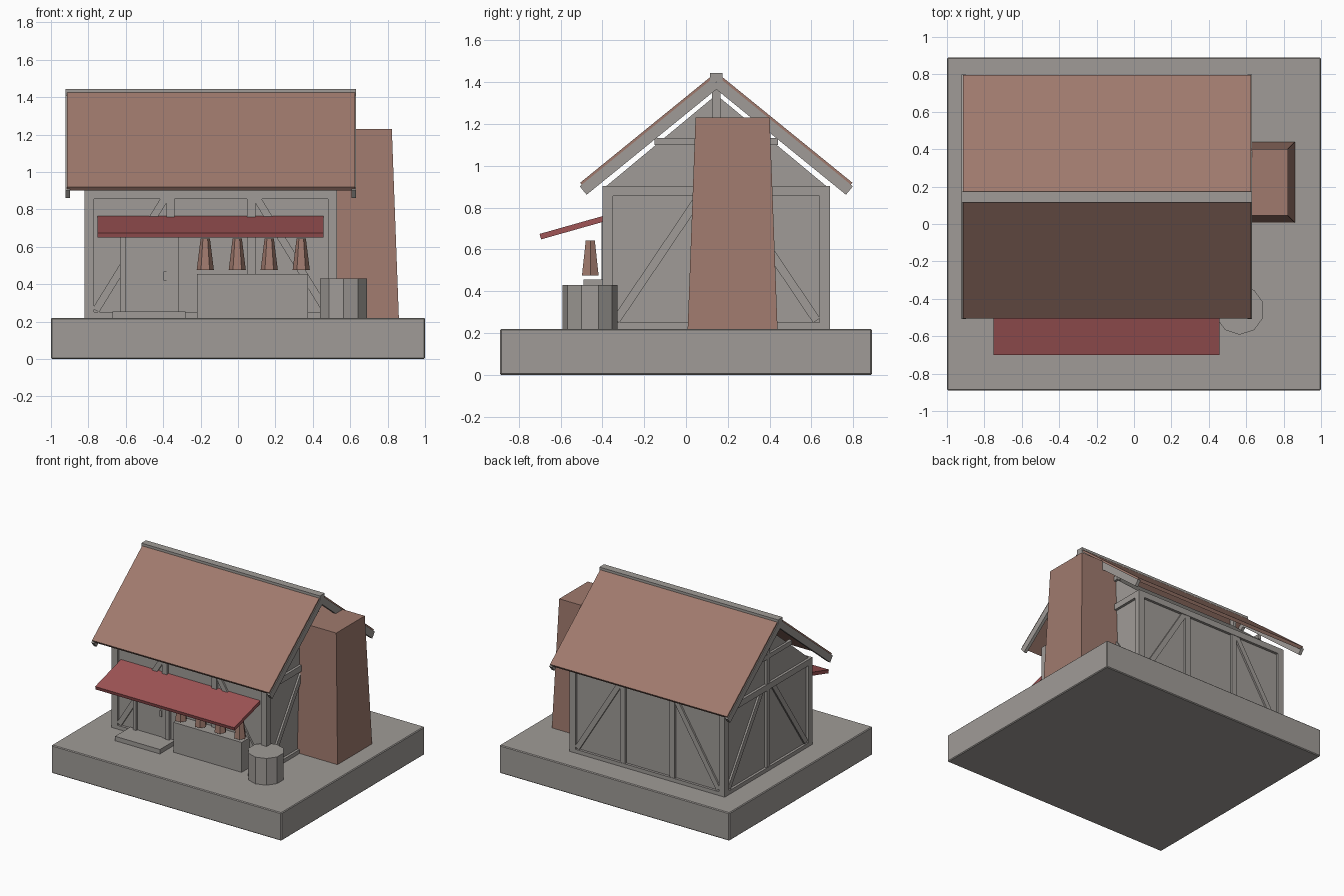
import bpy, bmesh
from mathutils import Vector, Matrix

if "Cube" in bpy.data.objects:
    bpy.data.objects.remove(bpy.data.objects["Cube"], do_unlink=True)


def material(name, rgb):
    m = bpy.data.materials.new(name)
    m.use_nodes = True
    m.diffuse_color = (*rgb, 1)
    m.node_tree.nodes["Principled BSDF"].inputs["Base Color"].default_value = (*rgb, 1)
    return m


GREY = material("warm_grey", (0.35, 0.33, 0.31))
BROWN = material("clay_brown", (0.35, 0.195, 0.155))
RED = material("awning_red", (0.35, 0.09, 0.093))


def finish(name, bm, mat):
    bmesh.ops.recalc_face_normals(bm, faces=bm.faces)
    mesh = bpy.data.meshes.new(name)
    bm.to_mesh(mesh)
    bm.free()
    mesh.materials.append(mat)
    ob = bpy.data.objects.new(name, mesh)
    bpy.context.collection.objects.link(ob)
    return ob


def box(name, x, y, z, mat=GREY, taper=1.0):
    """Box from three (low, high) ranges; taper scales the top face."""
    bm = bmesh.new()
    bmesh.ops.create_cube(bm, size=1)
    for v in bm.verts:
        s = taper if v.co.z > 0 else 1
        v.co = [(a + b) / 2 + c * (b - a) * k
                for (a, b), c, k in zip((x, y, z), v.co, (s, s, 1))]
    return finish(name, bm, mat)


def beam(name, p, q, width, depth, out, mat=GREY):
    """Rectangular bar from p to q, with its depth along the out axis."""
    p, q, out = Vector(p), Vector(q), Vector(out)
    along = (q - p).normalized()
    side = out.cross(along)
    rot = Matrix((side, out, along)).transposed().to_4x4()
    size = Matrix.Diagonal((width, depth, (q - p).length, 1))
    bm = bmesh.new()
    bmesh.ops.create_cube(bm, size=1, matrix=Matrix.Translation((p + q) / 2) @ rot @ size)
    return finish(name, bm, mat)


def cone(name, sides, r1, r2, loc, height, mat, turn=0.0):
    bm = bmesh.new()
    m = Matrix.Translation(Vector(loc) + Vector((0, 0, height / 2))) @ Matrix.Rotation(turn, 4, 'Z')
    bmesh.ops.create_cone(bm, cap_ends=True, segments=sides, radius1=r1, radius2=r2,
                          depth=height, matrix=m)
    return finish(name, bm, mat)


# Overall house measures
GROUND, EAVE = 0.22, 0.904
X0, X1, Y0, Y1 = -0.82, 0.53, -0.40, 0.69
CX, CY = (X0 + X1) / 2, (Y0 + Y1) / 2
POST, INSET = 0.05, 0.02

# Plinth
base = box("base", (-1, 1), (-0.89, 0.89), (0, GROUND))
bev = base.modifiers.new("edge", 'BEVEL')
bev.width, bev.segments = 0.006, 1

# Plaster walls with gables
bm = bmesh.new()
profile = [(Y0 + INSET, GROUND), (Y1 - INSET, GROUND), (Y1 - INSET, EAVE),
           (CY, 1.34), (Y0 + INSET, EAVE)]
face = bm.faces.new([bm.verts.new((X0 + INSET, y, z)) for y, z in profile])
ext = bmesh.ops.extrude_face_region(bm, geom=[face])["geom"]
bmesh.ops.translate(bm, vec=(X1 - X0 - 2 * INSET, 0, 0),
                    verts=[g for g in ext if isinstance(g, bmesh.types.BMVert)])
finish("walls", bm, GREY)

# Corner posts
for sx, x in (("right", X0), ("left", X1 - POST)):
    for sy, y in (("front", Y0), ("back", Y1 - POST)):
        box(f"corner_post_{sy}_{sx}", (x, x + POST), (y, y + POST), (GROUND, EAVE))

# Sills and top plates
for label, z in (("sill", (GROUND, 0.25)), ("top_plate", (0.856, EAVE))):
    for side, y in (("front", Y0), ("back", Y1 - POST)):
        box(f"{label}_{side}", (X0 + POST, X1 - POST), (y, y + POST), z)
    for side, x in (("right", X0), ("left", X1 - POST)):
        box(f"{label}_{side}", (x, x + POST), (Y0 + POST, Y1 - POST), z)

# Studs and braces on the long walls
for side, y in (("front", Y0 + 0.015), ("back", Y1 - 0.015)):
    for s in (-1, 1):
        x = CX + s * 0.216
        box(f"stud_{side}_{s}", (x - 0.022, x + 0.022), (y - 0.012, y + 0.012), (0.25, 0.86))
        beam(f"brace_{side}_{s}", (CX + s * 0.615, y, 0.26), (CX + s * 0.245, y, 0.86),
             0.04, 0.018, (0, 1, 0))

# Gable framing: middle post, braces, collar and king post
for side, x in (("right", X0 + 0.015), ("left", X1 - 0.015)):
    thick = (x - 0.013, x + 0.013)
    box(f"middle_post_{side}", thick, (CY - 0.02, CY + 0.02), (0.25, 0.86))
    box(f"collar_{side}", thick, (CY - 0.295, CY + 0.295), (1.10, 1.134))
    box(f"king_post_{side}", thick, (CY - 0.02, CY + 0.02), (EAVE, 1.39))
    for s in (-1, 1):
        beam(f"gable_brace_{side}_{s}", (x, CY + s * 0.48, 0.26), (x, CY + s * 0.075, 0.86),
             0.04, 0.018, (1, 0, 0))

# Roof panels, barge boards and ridge beam
RISE, RUN = 0.528, 0.65
drop = Vector((0, 0, -0.033))
for side, s in (("front", -1), ("back", 1)):
    def slope(x, t):
        return Vector((x, CY + s * RUN * t, 1.432 - RISE * t))
    panel_x = -0.145
    beam(f"roof_panel_{side}", slope(panel_x, 0.02), slope(panel_x, 0.99), 0.025, 1.54,
         (1, 0, 0), BROWN)
    for end, x in (("right", -0.909), ("left", 0.619)):
        beam(f"barge_board_{side}_{end}", slope(x, 0) + drop, slope(x, 0.98) + drop,
             0.052, 0.024, (1, 0, 0))
box("ridge_beam", (-0.922, 0.632), (CY - 0.029, CY + 0.029), (1.40, 1.444))

# Chimney
box("chimney", (0.43, 0.86), (0.008, 0.438), (GROUND, 1.23), BROWN, taper=0.825)

# Door with frame, handle and step
box("door", (-0.605, -0.345), (-0.39, -0.37), (0.24, 0.72))
for side, x in (("right", -0.63), ("left", -0.345)):
    box(f"door_frame_{side}", (x, x + 0.028), (-0.405, -0.37), (GROUND, 0.72))
box("door_lintel", (-0.63, -0.317), (-0.405, -0.37), (0.72, 0.75))
box("door_handle", (-0.398, -0.382), (-0.405, -0.388), (0.42, 0.468))
box("door_step", (-0.67, -0.28), (-0.57, -0.38), (GROUND, 0.255))

# Awning, counter and hanging shades
beam("awning", (-0.147, -0.697, 0.661), (-0.147, -0.375, 0.752), 0.027, 1.21, (1, 0, 0), RED)
box("counter", (-0.22, 0.375), (-0.49, -0.38), (GROUND, 0.455))
for i in range(4):
    cone(f"hanging_shade_{i + 1}", 6, 0.046, 0.025, (-0.175 + 0.171 * i, -0.458, 0.475),
         0.168, BROWN, turn=0.5236)

# Barrel
cone("barrel", 10, 0.132, 0.132, (0.565, -0.46, GROUND), 0.21, GREY)
